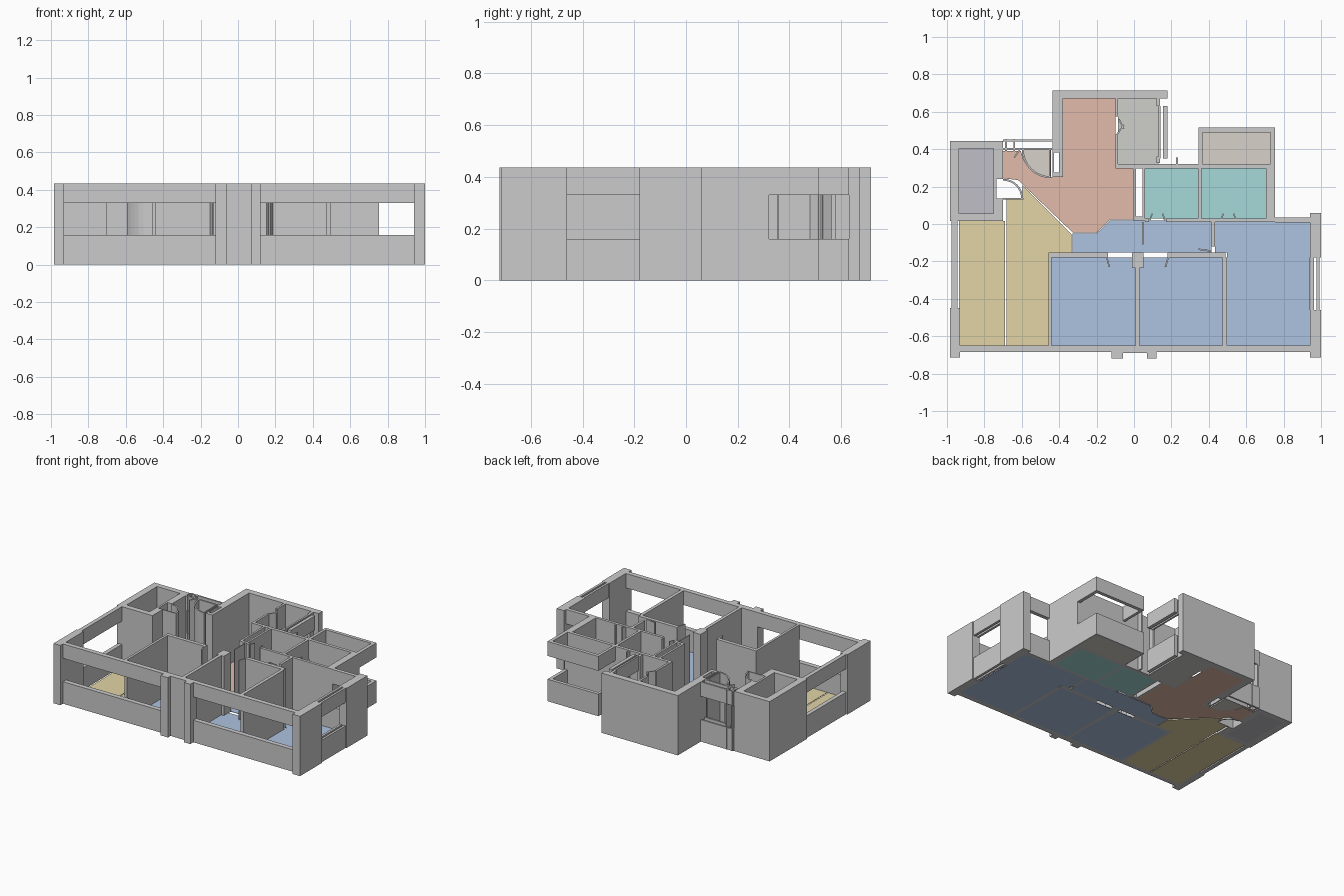
import bpy, bmesh
from math import cos, sin, radians

H = 0.435            # wall height
SILL, HEAD = 0.16, 0.33
FLOOR = 0.003


def prism(bm, pts, z0, z1):
    """Extrude a plan outline from z0 to z1."""
    f = bm.faces.new([bm.verts.new((x, y, z0)) for x, y in pts])
    r = bmesh.ops.extrude_face_region(bm, geom=[f], use_keep_orig=True)
    vs = [g for g in r["geom"] if isinstance(g, bmesh.types.BMVert)]
    bmesh.ops.translate(bm, verts=vs, vec=(0, 0, z1 - z0))


def rect(x0, x1, y0, y1):
    return [(x0, y0), (x1, y0), (x1, y1), (x0, y1)]


def make(name, outlines, levels=((0, H),), color=None):
    bm = bmesh.new()
    for pts in outlines:
        for z0, z1 in levels:
            prism(bm, pts, z0, z1)
    bmesh.ops.recalc_face_normals(bm, faces=bm.faces)
    me = bpy.data.meshes.new(name)
    bm.to_mesh(me)
    bm.free()
    ob = bpy.data.objects.new(name, me)
    bpy.context.collection.objects.link(ob)
    if color:
        m = bpy.data.materials.get(color[0]) or bpy.data.materials.new(color[0])
        m.diffuse_color = (*color[1], 1)
        me.materials.append(m)
    return ob


def walls(name, *rects):
    make(name, [rect(*r) for r in rects])


def windows(name, *rects):
    """Sill band and head band with an open gap between."""
    make(name, [rect(*r) for r in rects], ((0, SILL), (HEAD, H)))


def floor(name, color, *outlines):
    make(name, outlines, ((0, FLOOR),), color)


def leaf(a, b, t=0.008):
    """Thin slanted door leaf outline from a to b."""
    dx, dy = b[0] - a[0], b[1] - a[1]
    l = (dx * dx + dy * dy) ** 0.5
    nx, ny = -dy / l * t / 2, dx / l * t / 2
    return [(a[0] + nx, a[1] + ny), (b[0] + nx, b[1] + ny),
            (b[0] - nx, b[1] - ny), (a[0] - nx, a[1] - ny)]


def arc(cx, cy, r, a0, a1, n=8):
    return [(cx + r * cos(radians(a0 + (a1 - a0) * i / n)),
             cy + r * sin(radians(a0 + (a1 - a0) * i / n))) for i in range(n + 1)]


def ring(cx, cy, r, t, a0, a1):
    return arc(cx, cy, r, a0, a1) + arc(cx, cy, r - t, a1, a0)


# front facade: two ribbon windows, centre pier, corner piers
windows("front_window_wall", (-0.93, -0.12, -0.685, -0.65), (0.12, 0.94, -0.685, -0.65))
walls("front_centre_pier", (-0.12, -0.06, -0.72, -0.65), (-0.06, 0.07, -0.69, -0.65),
      (0.07, 0.12, -0.72, -0.65))
walls("front_left_pier", (-0.985, -0.93, -0.715, -0.45))

# left side ribbon window
windows("left_window_wall", (-0.975, -0.945, -0.45, 0.015))

# right side wall with a double-skin window
walls("right_wall", (0.94, 1.0, -0.715, -0.46), (0.94, 1.0, -0.18, 0.06))
windows("right_window", (0.945, 0.962, -0.46, -0.18), (0.976, 0.993, -0.46, -0.18))
windows("bedroom_back_window", (0.755, 0.94, 0.008, 0.035))

# back left store room
walls("store_walls", (-0.985, -0.935, 0.015, 0.445), (-0.935, -0.70, 0.405, 0.445),
      (-0.75, -0.70, 0.24, 0.405), (-0.75, -0.735, 0.055, 0.24),
      (-0.735, -0.70, 0.055, 0.135), (-0.935, -0.70, 0.015, 0.055))

# entry: window bands, duct, curved door sweeps
windows("entry_window", (-0.70, -0.435, 0.44, 0.452), (-0.70, -0.435, 0.395, 0.407))
walls("entry_posts", (-0.69, -0.68, 0.39, 0.455), (-0.645, -0.635, 0.39, 0.455))
walls("duct_walls", (-0.435, -0.428, 0.25, 0.395), (-0.402, -0.38, 0.25, 0.395),
      (-0.428, -0.402, 0.25, 0.275), (-0.428, -0.402, 0.383, 0.395))
make("door_sweeps", [ring(-0.445, 0.40, 0.155, 0.01, 180, 270),
                     ring(-0.70, 0.135, 0.107, 0.01, 0, 90)])
make("entry_door_leaves", [leaf((-0.45, 0.25), (-0.45, 0.40)), leaf((-0.70, 0.135), (-0.59, 0.135)),
                           leaf((-0.64, 0.355), (-0.61, 0.40))])

# back centre room
walls("back_room_walls", (-0.435, 0.18, 0.67, 0.715), (-0.435, -0.38, 0.395, 0.67),
      (-0.10, -0.085, 0.575, 0.67), (-0.10, -0.085, 0.30, 0.48))
make("back_room_doors", [leaf((-0.08, 0.56), (-0.055, 0.51)), leaf((-0.09, 0.48), (-0.055, 0.53))])
walls("balcony_posts", (0.12, 0.14, 0.63, 0.67), (0.12, 0.14, 0.325, 0.36))
windows("back_balcony_window", (0.13, 0.143, 0.35, 0.63), (0.155, 0.18, 0.35, 0.63))

# right rear balcony
windows("rear_balcony_rail", (0.345, 0.755, 0.49, 0.515), (0.73, 0.755, 0.32, 0.49),
        (0.345, 0.365, 0.32, 0.49))

# bathrooms
walls("bathroom_walls", (-0.10, 0.755, 0.297, 0.32), (0.705, 0.755, 0.01, 0.297),
      (-0.005, 0.01, 0.02, 0.297), (0.01, 0.06, 0.02, 0.04), (0.045, 0.06, 0.04, 0.297),
      (0.342, 0.36, 0.03, 0.297), (0.06, 0.08, 0.01, 0.03), (0.17, 0.43, 0.01, 0.03),
      (0.53, 0.705, 0.01, 0.03), (0.43, 0.53, 0.01, 0.03), (0.225, 0.235, 0.32, 0.355))
make("bathroom_doors", [leaf((x, 0.02), (x + d, 0.055))
                        for x, d in ((0.085, 0.012), (0.165, -0.012), (0.465, 0.012), (0.545, -0.012))])

# bedrooms
walls("bedroom_walls", (-0.458, -0.14, -0.18, -0.153), (-0.458, -0.44, -0.65, -0.18),
      (-0.01, 0.05, -0.235, -0.153), (0.007, 0.03, -0.65, -0.235),
      (0.18, 0.49, -0.18, -0.153), (0.474, 0.498, -0.65, -0.18),
      (0.415, 0.433, -0.12, 0.01), (0.044, 0.05, -0.11, 0.01))
make("bedroom_doors", [leaf((-0.145, -0.18), (-0.132, -0.23)), leaf((0.185, -0.17), (0.168, -0.23)),
                       leaf((0.345, -0.135), (0.415, -0.145))])

# coloured floors
BLUE = ("blue_floor", (0.42, 0.55, 0.75))
SAND = ("sand_floor", (0.76, 0.66, 0.38))
ROSE = ("rose_floor", (0.76, 0.50, 0.41))
TEAL = ("teal_floor", (0.38, 0.69, 0.69))
floor("bedroom_floors", BLUE, rect(-0.44, 0.007, -0.65, -0.18), rect(0.03, 0.474, -0.65, -0.18),
      rect(0.498, 0.94, -0.65, 0.01), rect(0.433, 0.498, -0.153, 0.01))
floor("corridor_floor", BLUE, [(-0.33, -0.153), (0.415, -0.153), (0.415, 0.018),
                               (-0.13, 0.018), (-0.20, -0.05), (-0.33, -0.05)])
floor("living_floor", SAND, rect(-0.935, -0.69, -0.65, 0.015),
      [(-0.683, -0.65), (-0.458, -0.65), (-0.458, -0.153), (-0.333, -0.153), (-0.333, -0.055),
       (-0.595, 0.205), (-0.595, 0.135), (-0.683, 0.135)])
floor("hall_floor", ROSE, [(-0.38, 0.67), (-0.10, 0.67), (-0.10, 0.30), (-0.005, 0.30),
                           (-0.005, 0.023), (-0.13, 0.023), (-0.20, -0.045), (-0.328, -0.045),
                           (-0.62, 0.235), (-0.70, 0.245), (-0.70, 0.39), (-0.605, 0.39),
                           (-0.59, 0.34), (-0.55, 0.285), (-0.46, 0.25), (-0.38, 0.25)])
floor("bathroom_floors", TEAL, rect(0.06, 0.342, 0.03, 0.297), rect(0.36, 0.705, 0.03, 0.297))
floor("entry_floor", ("taupe_floor", (0.68, 0.64, 0.58)),
      [(-0.445, 0.40)] + arc(-0.445, 0.40, 0.145, 180, 270))
floor("rear_balcony_floor", ("taupe_floor", (0.68, 0.64, 0.58)), rect(0.365, 0.73, 0.32, 0.49))
floor("back_balcony_floor", ("olive_grey_floor", (0.62, 0.63, 0.59)), rect(-0.085, 0.13, 0.32, 0.67))
floor("store_floor", ("violet_grey_floor", (0.53, 0.52, 0.57)), rect(-0.935, -0.75, 0.055, 0.405))
